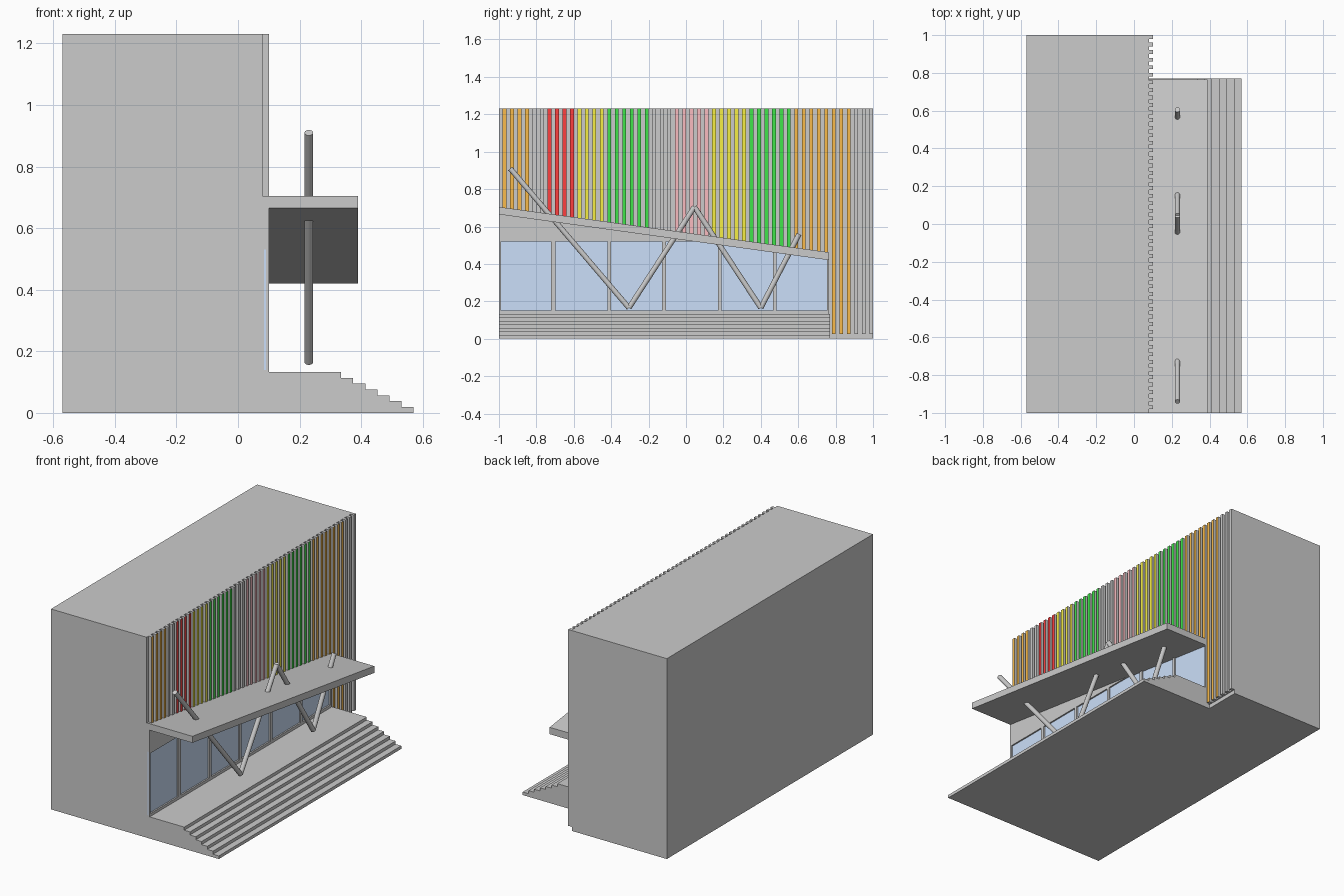
import bpy, bmesh, math
from mathutils import Vector

if "Cube" in bpy.data.objects:
    bpy.data.objects.remove(bpy.data.objects["Cube"])


def mat(name, rgb):
    m = bpy.data.materials.new(name)
    m.diffuse_color = (*rgb, 1)
    m.use_nodes = True
    m.node_tree.nodes["Principled BSDF"].inputs["Base Color"].default_value = m.diffuse_color
    return m


def make(name, bm, *mats):
    bmesh.ops.recalc_face_normals(bm, faces=bm.faces)
    me = bpy.data.meshes.new(name)
    bm.to_mesh(me)
    bm.free()
    for m in mats:
        me.materials.append(m)
    ob = bpy.data.objects.new(name, me)
    bpy.context.collection.objects.link(ob)
    return ob


def prism(name, pts, axis, a, b, *mats):
    """Extrude a profile: axis 'x' takes (y, z) points, axis 'y' takes (x, z)."""
    bm = bmesh.new()
    place = (lambda p, d: (d, *p)) if axis == 'x' else (lambda p, d: (p[0], d, p[1]))
    f = bm.faces.new([bm.verts.new(place(p, a)) for p in pts])
    ext = bmesh.ops.extrude_face_region(bm, geom=[f])['geom']
    d = Vector((b - a, 0, 0)) if axis == 'x' else Vector((0, b - a, 0))
    bmesh.ops.translate(bm, vec=d, verts=[v for v in ext if isinstance(v, bmesh.types.BMVert)])
    return make(name, bm, *mats)


def box(name, x0, x1, y0, y1, z0, z1, *mats):
    return prism(name, [(y0, z0), (y1, z0), (y1, z1), (y0, z1)], 'x', x0, x1, *mats)


def rod(name, p, q, r):
    p, q = Vector(p), Vector(q)
    bm = bmesh.new()
    bmesh.ops.create_cone(bm, cap_ends=True, segments=20, radius1=r, radius2=r, depth=(q - p).length)
    ob = make(name, bm)
    ob.location = (p + q) / 2
    ob.rotation_mode = 'QUATERNION'
    ob.rotation_quaternion = (q - p).to_track_quat('Z', 'Y')
    bpy.ops.object.select_all(action='DESELECT')
    ob.select_set(True)
    bpy.context.view_layer.objects.active = ob
    bpy.ops.object.shade_smooth_by_angle(angle=math.radians(40))


def canopy_z(y):
    """Underside height of the sloping canopy."""
    return 0.665 - 0.1388 * (y + 1)


END = 0.765   # where canopy, glazing and steps stop
TOP = 1.23

# Main building block and thin wall behind the fins
box("building_block", -0.57, 0.075, -1, 1, 0, TOP)
box("fin_backing", 0.075, 0.08, -1, 1, 0.025, TOP)

# Platform with stairs
steps = 7
rise, tread = 0.133 / steps, (0.57 - 0.335) / (steps - 1)
profile = [(0.075, 0), (0.57, 0)]
for i in range(steps):
    x = 0.57 - i * tread
    profile.append((x, (i + 1) * rise))
    if i < steps - 1:
        profile.append((x - tread, (i + 1) * rise))
profile.append((0.075, 0.133))
prism("stair_platform", profile, 'y', -1, END + 0.005)

# Sloping canopy
prism("canopy", [(-1, canopy_z(-1)), (END, canopy_z(END)),
                 (END, canopy_z(END) + 0.042), (-1, canopy_z(-1) + 0.04)], 'x', 0.08, 0.39)

# Glazing, sill, header and mullions under the canopy
glass = mat("glass_blue", (0.6, 0.74, 0.95))
prism("glass", [(-1, 0.14), (END, 0.14), (END, canopy_z(END) + 0.01),
                (0.05, 0.53), (-1, 0.53)], 'x', 0.085, 0.091, glass)
box("window_sill", 0.08, 0.10, -1, END, 0.13, 0.15)
prism("window_header", [(-1, 0.52), (0.1, 0.52), (-1, 0.675)], 'x', 0.08, 0.10)
for y, w in [(-0.995, 0.01), (-0.71, 0.026), (-0.41, 0.02), (-0.117, 0.02),
             (0.18, 0.02), (0.475, 0.02), (0.76, 0.01)]:
    box("mullion", 0.08, 0.10, y - w / 2, y + w / 2, 0.14, min(0.53, canopy_z(y) + 0.01))

# Vertical fins with painted front faces
grey = mat("fin_grey", (0.8, 0.8, 0.8))
orange = mat("orange", (0.95, 0.5, 0.07))
red = mat("red", (1.0, 0.05, 0.05))
yellow = mat("yellow", (0.92, 0.86, 0.06))
green = mat("green", (0.05, 0.78, 0.07))
pink = mat("pink", (0.95, 0.5, 0.53))
runs = [(orange, 4), (grey, 2), (red, 4), (yellow, 4), (green, 6), (grey, 3),
        (pink, 5), (yellow, 5), (green, 6), (orange, 8), (grey, 3)]
i = 0
for colour, count in runs:
    for _ in range(count):
        y = -0.98 + 0.04 * i
        low = canopy_z(y) + 0.02 if y < END - 0.01 else 0.025
        fin = box("facade_fin", 0.08, 0.10, y, y + 0.02, low, TOP, grey, colour)
        for p in fin.data.polygons:
            p.material_index = int(abs(p.normal.x) > 0.9 and p.center.x > 0.095)
        i += 1

# Zigzag struts piercing the canopy
zigzag = [(-0.94, 0.91), (-0.305, 0.165), (0.045, 0.705), (0.40, 0.165), (0.605, 0.56)]
for (y0, z0), (y1, z1) in zip(zigzag, zigzag[1:]):
    rod("strut", (0.23, y0, z0), (0.23, y1, z1), 0.014)
